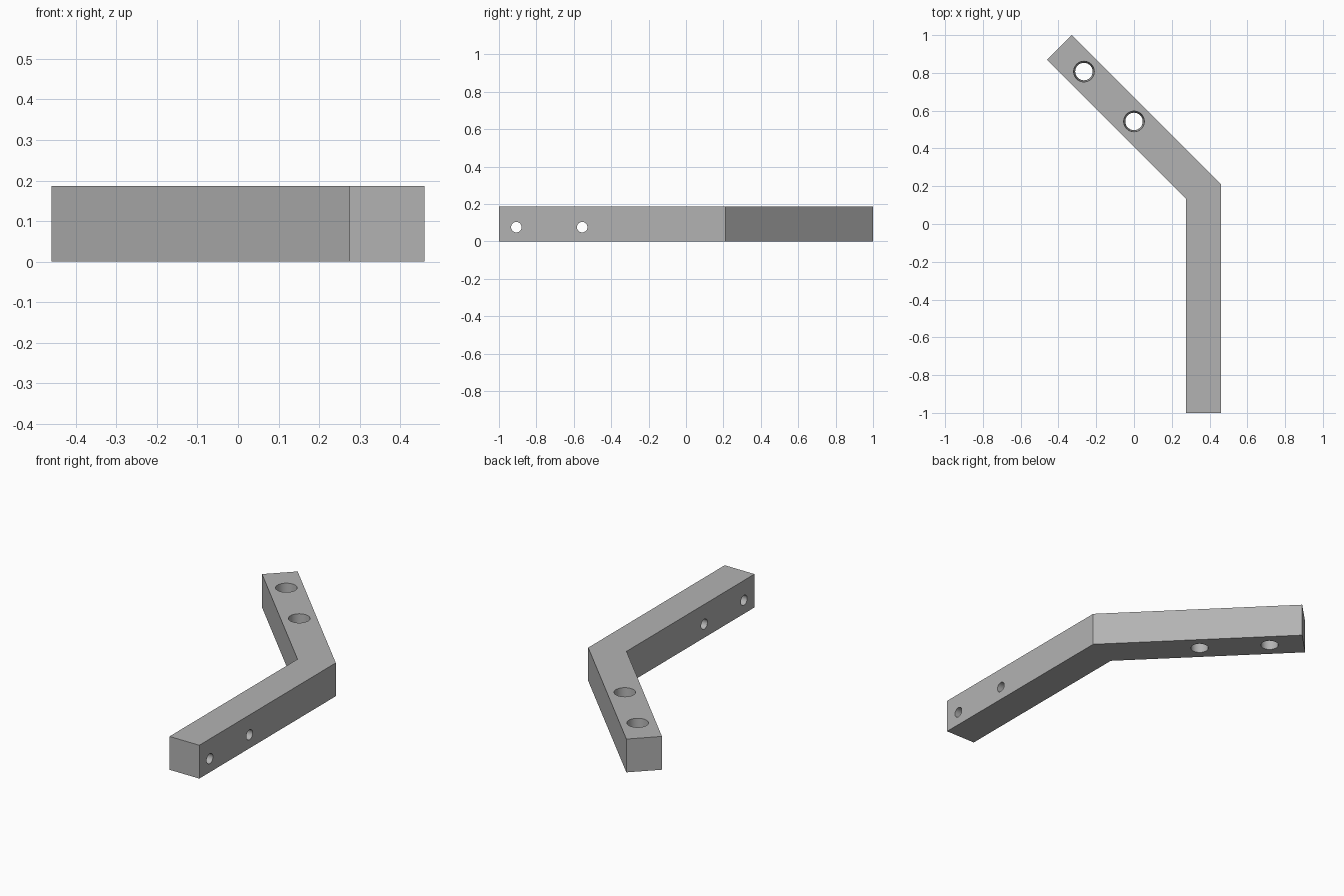
import bpy
import math
from mathutils import Vector

old = bpy.data.objects.get("Cube")
if old:
    bpy.data.objects.remove(old, do_unlink=True)

HEIGHT = 0.187

grey = bpy.data.materials.new("plain grey")
grey.use_nodes = True
colour = (0.45, 0.45, 0.45, 1)
grey.diffuse_color = colour
grey.node_tree.nodes["Principled BSDF"].inputs["Base Color"].default_value = colour

# Bent bar: plan outline raised to a solid
outline = [(0.46, -1), (0.46, 0.21), (-0.33, 1), (-0.46, 0.87),
           (0.275, 0.135), (0.275, -1)]
n = len(outline)
verts = [(x, y, z) for z in (0, HEIGHT) for x, y in outline]
faces = [tuple(reversed(range(n))), tuple(range(n, 2 * n))]
faces += [(i, (i + 1) % n, (i + 1) % n + n, i + n) for i in range(n)]
mesh = bpy.data.meshes.new("bent_bar")
mesh.from_pydata(verts, [], faces)
mesh.materials.append(grey)
bar = bpy.data.objects.new("bent_bar", mesh)
bpy.context.collection.objects.link(bar)


def drill(name, centre, bottom_radius, top_radius, depth, rotation=(0, 0, 0)):
    """Cut a round hole through the bar."""
    bpy.ops.mesh.primitive_cone_add(vertices=48, radius1=bottom_radius,
                                    radius2=top_radius, depth=depth,
                                    location=centre, rotation=rotation)
    cutter = bpy.context.object
    cutter.name = name
    cutter.data.materials.append(grey)
    cutter.hide_render = True
    bpy.context.view_layer.objects.active = bar
    mod = bar.modifiers.new(name, "BOOLEAN")
    mod.operation = "DIFFERENCE"
    mod.solver = "EXACT"
    mod.object = cutter
    bpy.ops.object.modifier_apply(modifier=name)
    bpy.data.objects.remove(cutter, do_unlink=True)


# Tapered upright holes in the angled arm
for i, (x, y) in enumerate([(-0.265, 0.807), (0, 0.543)]):
    drill(f"upright_hole_{i}", Vector((x, y, HEIGHT / 2)), 0.046, 0.055,
          HEIGHT + 0.01)

# Cross holes in the straight arm
for i, y in enumerate([-0.907, -0.555]):
    drill(f"cross_hole_{i}", Vector((0.3675, y, 0.076)), 0.028, 0.028, 0.3,
          (0, math.pi / 2, 0))

# Smooth hole walls, crisp edges
bpy.ops.object.select_all(action="DESELECT")
bar.select_set(True)
bpy.context.view_layer.objects.active = bar
bpy.ops.object.shade_smooth_by_angle(angle=math.radians(30))
